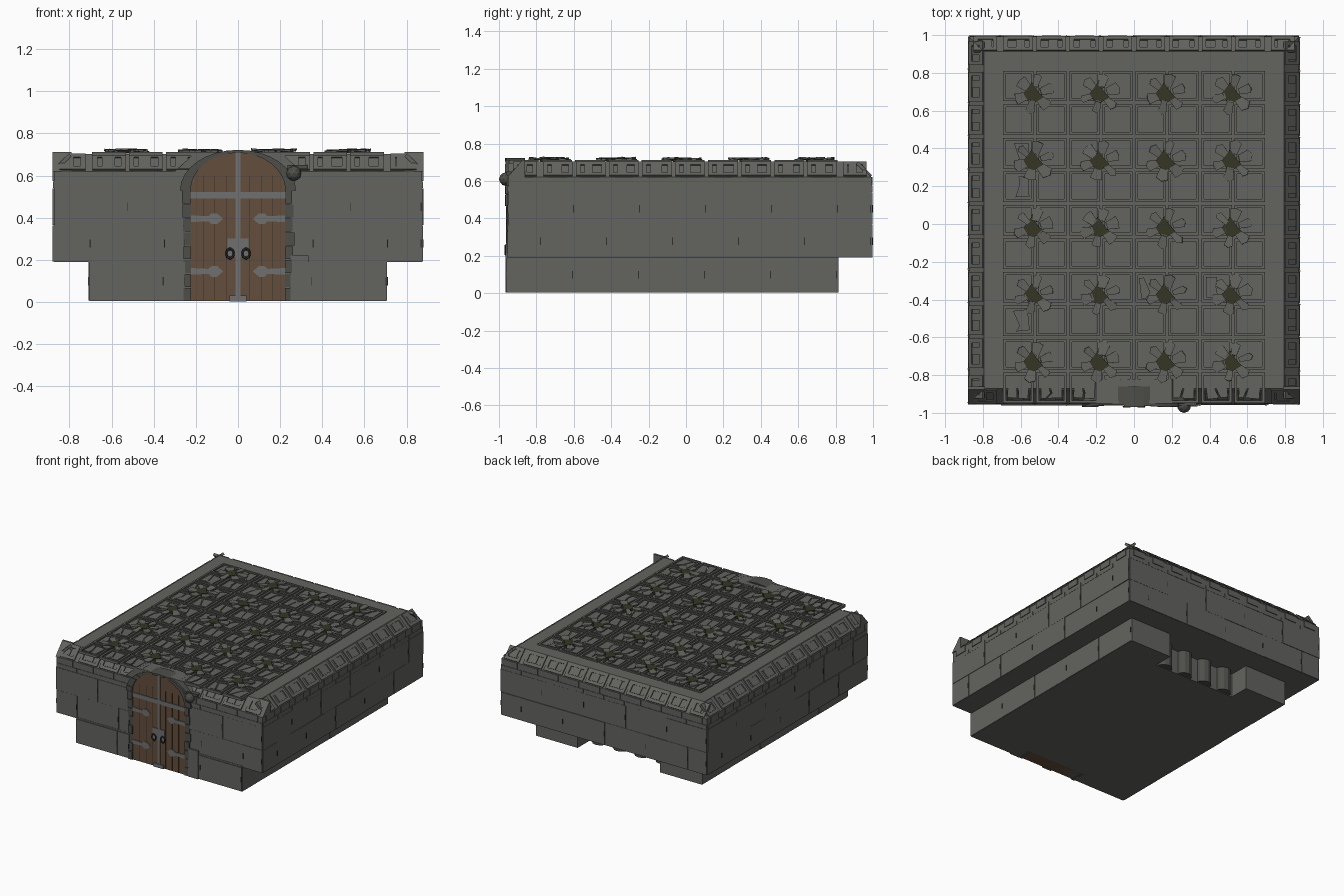
import bpy, bmesh, math, random
from mathutils import Matrix, Vector

if "Cube" in bpy.data.objects:
    bpy.data.objects.remove(bpy.data.objects["Cube"])

random.seed(4)
R = random.uniform
P = 0.1765  # stone pitch


def mat(name, c):
    m = bpy.data.materials.new(name)
    m.diffuse_color = (*c, 1)
    m.use_nodes = True
    m.node_tree.nodes["Principled BSDF"].inputs["Base Color"].default_value = m.diffuse_color
    return m


STONE = mat("grey stone", (0.125, 0.125, 0.115))
DARK = mat("dark stone", (0.075, 0.075, 0.068))
WOOD = mat("brown wood", (0.125, 0.075, 0.045))
METAL = mat("grey metal", (0.16, 0.16, 0.16))
OLIVE = mat("dark olive", (0.035, 0.035, 0.018))
BLACK = mat("dark iron", (0.03, 0.028, 0.026))
UP = Vector((0, 0, 1))


def finish(bm, name, m):
    bmesh.ops.recalc_face_normals(bm, faces=bm.faces)
    me = bpy.data.meshes.new(name)
    bm.to_mesh(me)
    bm.free()
    me.materials.append(m)
    o = bpy.data.objects.new(name, me)
    bpy.context.collection.objects.link(o)
    return o


def box(bm, lo, hi, M=Matrix()):
    c = [(a + b) / 2 for a, b in zip(lo, hi)]
    s = [b - a for a, b in zip(lo, hi)]
    bmesh.ops.create_cube(bm, size=1, matrix=M @ Matrix.Translation(c) @ Matrix.Diagonal((*s, 1)))


def prism(bm, pts, z0, z1, M=Matrix()):
    a = [bm.verts.new(M @ Vector((x, y, z0))) for x, y in pts]
    b = [bm.verts.new(M @ Vector((x, y, z1))) for x, y in pts]
    n = len(pts)
    bm.faces.new(a[::-1])
    bm.faces.new(b)
    for i in range(n):
        bm.faces.new((a[i], a[(i + 1) % n], b[(i + 1) % n], b[i]))


def frame_matrix(o, x, y, z):
    M = Matrix((x, y, z)).transposed().to_4x4()
    M.translation = o
    return M


def ring(bm, w, h, t, z, M):
    box(bm, (-w, -h, -.01), (w, -h + t, z), M)
    box(bm, (-w, h - t, -.01), (w, h, z), M)
    box(bm, (-w, -h + t, -.01), (-w + t, h - t, z), M)
    box(bm, (w - t, -h + t, -.01), (w, h - t, z), M)


# main body: upper block with sloped roof edge
bm = bmesh.new()
prev = None
for x, y0, y1, z in ((.874, -.95, .992, .19), (.874, -.95, .992, .62), (.794, -.87, .912, .703)):
    loop = [bm.verts.new(p) for p in ((-x, y0, z), (x, y0, z), (x, y1, z), (-x, y1, z))]
    if prev:
        for i in range(4):
            bm.faces.new((prev[i], prev[(i + 1) % 4], loop[(i + 1) % 4], loop[i]))
    else:
        bm.faces.new(loop[::-1])
    prev = loop
bm.faces.new(prev)
finish(bm, "upper_block", STONE)

# lower block with two back piers and the columns between them
bm = bmesh.new()
box(bm, (-.704, -.955, .005), (.704, .66, .2))
for s in (-1, 1):
    box(bm, (min(s * .35, s * .704), .65, .005), (max(s * .35, s * .704), .815, .2))
finish(bm, "lower_block", STONE)
bm = bmesh.new()
for x in (-.27, -.09, .09, .27):
    bmesh.ops.create_cone(bm, cap_ends=True, segments=12, radius1=.06, radius2=.06, depth=.18,
                          matrix=Matrix.Translation((x, .65, .1)))
finish(bm, "back_columns", DARK)

# wall bricks, joint slots and edge stones, per side: (origin, inward, half length)
bricks, slots, edge = bmesh.new(), bmesh.new(), bmesh.new()
sides = ((Vector((0, -.95, 0)), Vector((0, 1, 0)), .874), (Vector((0, .992, 0)), Vector((0, -1, 0)), .874),
         (Vector((.874, .021, 0)), Vector((-1, 0, 0)), .971), (Vector((-.874, .021, 0)), Vector((1, 0, 0)), .971))


def course(M, half, z0, z1, shift, gap):
    u = -half
    step = P * shift
    while u < half - .01:
        v = min(u + step, half)
        step = P * 2
        for a, b in ((u, min(v, -gap)), (max(u, gap), v)) if gap else ((u, v),):
            if b - a > .01:
                d = R(.002, .006)
                box(bricks, (a, z0 + .001, -.01), (b - .002, z1 - .001, d), M)
                box(slots, (b - .007, (z0 + z1) / 2 - .02, 0), (b - .003, (z0 + z1) / 2 + .02, .0075), M)
        u = v


for k, (o, inw, half) in enumerate(sides):
    along = inw.cross(UP)
    M = frame_matrix(o, along, UP, -inw)
    gap = .25 if k == 0 else 0
    for j, z in enumerate((.19, .365)):
        course(M, half, z, z + .175, 1 + j % 2, gap)
    # lower course
    if k != 1:
        lo = Vector((0, -.957, 0)) if k == 0 else Vector((math.copysign(.704, o.x), -.07, 0))
        course(frame_matrix(lo, along, UP, -inw), .704 if k == 0 else .885, .006, .19, 2, gap)
    # sloped edge stones with a lip below each
    n = 10 if k < 2 else 11
    up45, out45 = (inw + UP).normalized(), (UP - inw).normalized()
    for i in range(n):
        u = (i - (n - 1) / 2) * 2 * half / n
        if k == 0 and abs(u) < .24:
            continue
        S = frame_matrix(o + along * u + inw * .04 + UP * .662, along, up45, out45)
        w = .062 if i in (0, n - 1) else .078
        ring(edge, w, .052, .022, .008, S)
        box(edge, (-.035, -.028, 0), (R(0, .03), .03, .006), S)
        box(edge, (u - .05, .575, -.01), (u + .05, .622, .006), M)
        box(edge, (u - .085, .54, -.01), (u + .085, .572, .004), M)
# full-width corner wedges at the front
for s in (-1, 1):
    W = frame_matrix(Vector((s * .835, 0, 0)), Vector((0, 1, 0)), UP, Vector((1, 0, 0)))
    prism(edge, [(-.955, .62), (-.875, .712), (-.86, .712), (-.86, .62)], -.045, .045, W)
finish(bricks, "wall_bricks", STONE)
finish(slots, "brick_joints", BLACK)
finish(edge, "roof_edge_stones", STONE)

# roof tiles: raised frames around cracked slabs
bm = bmesh.new()
xs = [(i - 4) * .175 + .0 for i in range(9)]
tx = [(i - 4.5) * .175 for i in range(1, 9)]
ty = [.73 - .1775 * i for i in range(10)]
for x in tx:
    for j, y in enumerate(ty):
        M = Matrix.Translation((x, y, .703))
        ring(bm, .08, .08, .014, .010, M)
        a, b, r = R(-.03, .03), R(-.03, .03), .055
        T = M @ Matrix.Rotation(R(-.12, .12), 4, 'Z')
        prism(bm, [(-r, -r), (a - .004, -r), (.0 - .004, b), (b - .004, r), (-r, r)], -.005, R(.004, .008), T)
        prism(bm, [(a + .004, -r), (r, -r), (r, r), (b + .004, r), (.0 + .004, b)], -.005, R(.004, .008), T)
finish(bm, "roof_tiles", STONE)

# broken shard clusters with dark centres
sh, ce = bmesh.new(), bmesh.new()
for x in (-.525, -.175, .175, .525):
    for j in range(5):
        C = Matrix.Translation((x - .005, .69 - .355 * j, .712))
        for k in range(6):
            a = k * math.pi / 3 + .3
            T = C @ Matrix.Rotation(a, 4, 'Z') @ Matrix.Translation((.062, 0, .007)) @ Matrix.Rotation(R(-.16, .16), 4, 'Y')
            w = R(.02, .034)
            prism(sh, [(-.025, -w * .6), (.035, -w), (R(.04, .055), 0), (.035, w), (-.025, w * .6)], -.006, .003, T)
        prism(ce, [(-.055, .0), (-.03, -.04), (.0, -.05), (.05, -.02), (.015, .02), (-.01, .06)], -.008, .012, C)
finish(sh, "roof_shards", STONE)
finish(ce, "shard_centres", OLIVE)


# door: arched leaf, stone surround
def arch(rx, rz, n=16):
    return [(rx * math.cos(math.pi * i / n), .53 + rz * math.sin(math.pi * i / n)) for i in range(n + 1)]


FRONT = frame_matrix(Vector((0, 0, 0)), Vector((1, 0, 0)), UP, Vector((0, -1, 0)))
bm = bmesh.new()
prism(bm, [(-.3, .54), (.3, .54), (.3, .62), (.2, .712), (-.2, .712), (-.3, .62)], .82, .951, FRONT)
finish(bm, "arch_wall", STONE)
bm = bmesh.new()
prism(bm, [(-.225, .005)] + [(.225, .005)] + arch(.225, .178), .85, .956, FRONT)
finish(bm, "door_leaf", WOOD)
bm = bmesh.new()
for x in (-.165, -.11, -.055, .055, .11, .165):
    box(bm, (x - .0015, .01, .95), (x + .0015, .60, .957), FRONT)
finish(bm, "plank_gaps", BLACK)
bm = bmesh.new()
for s in (-1, 1):
    for i in range(8):
        z = .005 + i * .066
        w = R(.255, .27)
        box(bm, (min(s * .222, s * w), z, .85), (max(s * .222, s * w), z + .061, R(.956, .968)), FRONT)
inner, outer = arch(.225, .178), arch(.275, .192)
for i in range(16):
    prism(bm, [inner[i], outer[i], outer[i + 1], inner[i + 1]], .86, R(.957, .97), FRONT)
finish(bm, "door_surround", DARK)
bm = bmesh.new()
box(bm, (.25, .005, .93), (.335, .22, .966), FRONT)
finish(bm, "side_plinth", STONE)

# metal straps, hinges and lock plate
bm = bmesh.new()
box(bm, (-.012, .01, .95), (.012, .708, .962), FRONT)
box(bm, (-.222, .49, .95), (.222, .522, .961), FRONT)
box(bm, (-.05, .215, .95), (.05, .3, .963), FRONT)
box(bm, (-.04, .003, .95), (.04, .03, .965), FRONT)
for s in (-1, 1):
    for z in (.395, .145):
        pts = [(.222, -.016), (.222, .016), (.14, .012), (.125, .026), (.1, .026), (.07, 0),
               (.1, -.026), (.125, -.026), (.14, -.012)]
        prism(bm, [(s * x, z + y) for x, y in pts], .95, .962, FRONT)
finish(bm, "door_straps", METAL)

# ring handles
for s in (-1, 1):
    bpy.ops.mesh.primitive_torus_add(location=(s * .038, -.967, .23), rotation=(math.pi / 2, 0, 0),
                                     major_radius=.017, minor_radius=.005, major_segments=16, minor_segments=6)
    o = bpy.context.object
    o.name = "ring_handle"
    o.scale.y = 1.3
    o.data.materials.append(BLACK)

# round stone knob beside the arch
bm = bmesh.new()
bmesh.ops.create_icosphere(bm, subdivisions=2, radius=.036, matrix=Matrix.Translation((.265, -.964, .61)))
box(bm, (.235, -.96, .63), (.33, -.93, .65))
finish(bm, "arch_knob", DARK)
